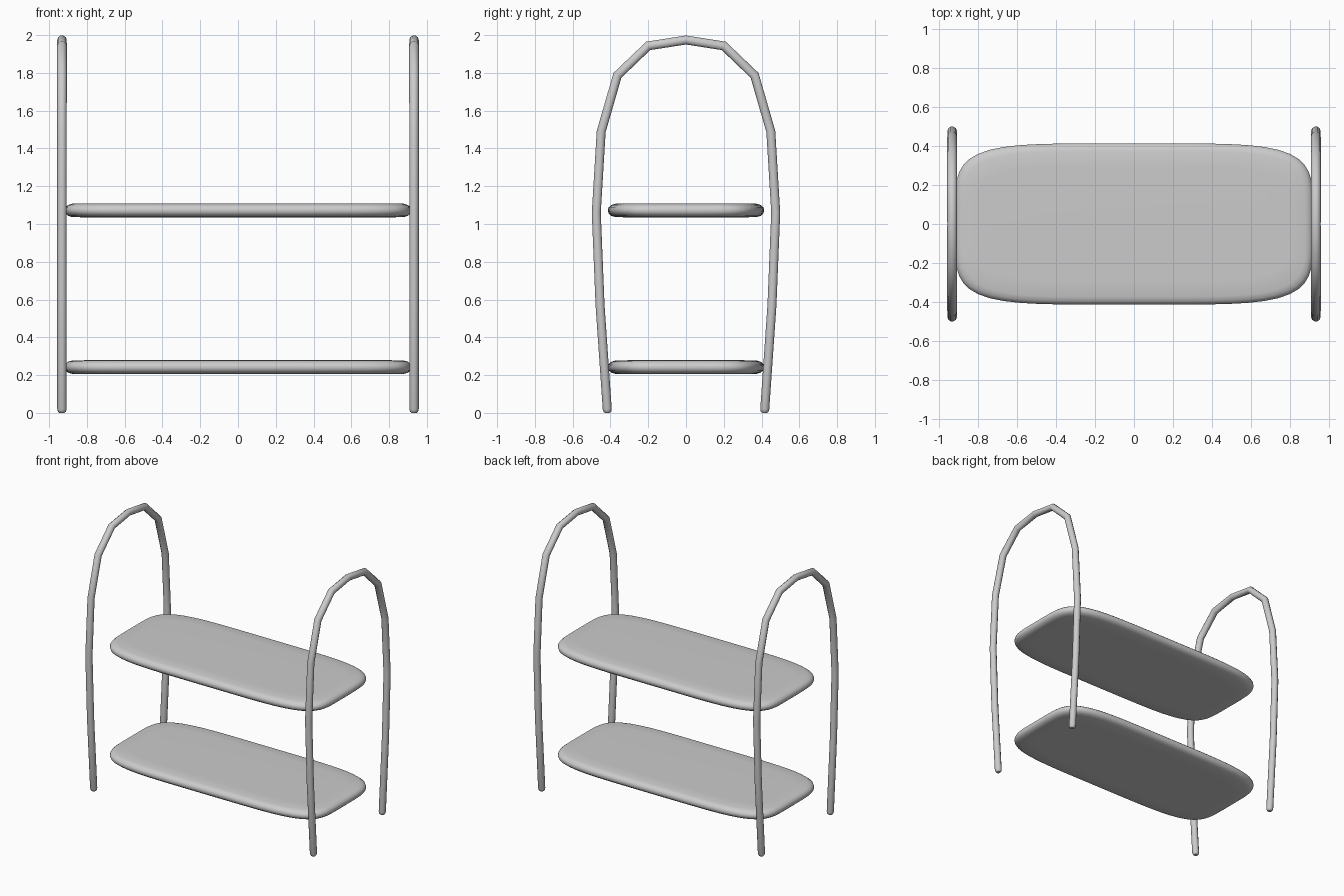
import bpy, bmesh, math

if "Cube" in bpy.data.objects:
    bpy.data.objects.remove(bpy.data.objects["Cube"])

R = 0.025           # tube radius
FRAME_X = 0.932

# half of the arch: (y, z, radius factor), foot to just before the crown
HALF = [(0.415, 0.0, 0.55), (0.4155, 0.007, 0.85), (0.417, 0.02, 1.0),
        (0.455, 0.57, 1), (0.475, 1.06, 1), (0.449, 1.49, 1),
        (0.363, 1.787, 1.03), (0.2, 1.943, 1.03)]


def make_frame(name, x):
    path = [(-y, z, r) for y, z, r in HALF] + [(0, 1.974, 1)] + HALF[::-1]
    curve = bpy.data.curves.new(name, 'CURVE')
    curve.dimensions = '3D'
    curve.bevel_depth = R
    curve.bevel_resolution = 3
    curve.use_fill_caps = True
    spline = curve.splines.new('POLY')
    spline.points.add(len(path) - 1)
    for p, (y, z, r) in zip(spline.points, path):
        p.co = (x, y, z, 1)
        p.radius = r
    ob = bpy.data.objects.new(name, curve)
    bpy.context.collection.objects.link(ob)
    # turn into a mesh with kinks kept crisp
    bpy.ops.object.select_all(action='DESELECT')
    ob.select_set(True)
    bpy.context.view_layer.objects.active = ob
    bpy.ops.object.convert(target='MESH')
    bpy.ops.object.shade_smooth_by_angle(angle=math.radians(40))


def make_shelf(name, zc, a=0.917, b=0.413, n=5.0, count=96):
    # edge profile: (inset, height), top to bottom
    top = [(0.12, 0.037), (0.04, 0.0355), (0.018, 0.029), (0.004, 0.017), (0, 0.005)]
    profile = top + [(i, -h) for i, h in top[::-1]]
    bm = bmesh.new()
    rings = []
    for inset, h in profile:
        ring = []
        for k in range(count):
            t = 2 * math.pi * k / count
            c, s = math.cos(t), math.sin(t)
            # radial form of a squared ellipse spreads points evenly round the corners
            r = (abs(c) ** n + abs(s) ** n) ** (-1 / n)
            ring.append(bm.verts.new(((a - inset) * r * c, (b - inset) * r * s, zc + h)))
        rings.append(ring)
    for u, l in zip(rings, rings[1:]):
        for k in range(count):
            j = (k + 1) % count
            bm.faces.new((u[k], l[k], l[j], u[j]))
    bm.faces.new(rings[0])
    bm.faces.new(rings[-1][::-1])
    bmesh.ops.recalc_face_normals(bm, faces=bm.faces)
    for f in bm.faces:
        f.smooth = True
    mesh = bpy.data.meshes.new(name)
    bm.to_mesh(mesh)
    bm.free()
    bpy.context.collection.objects.link(bpy.data.objects.new(name, mesh))


# side arches
make_frame("left_arch_frame", -FRAME_X)
make_frame("right_arch_frame", FRAME_X)

# shelves
make_shelf("lower_shelf", 0.242)
make_shelf("upper_shelf", 1.072)
